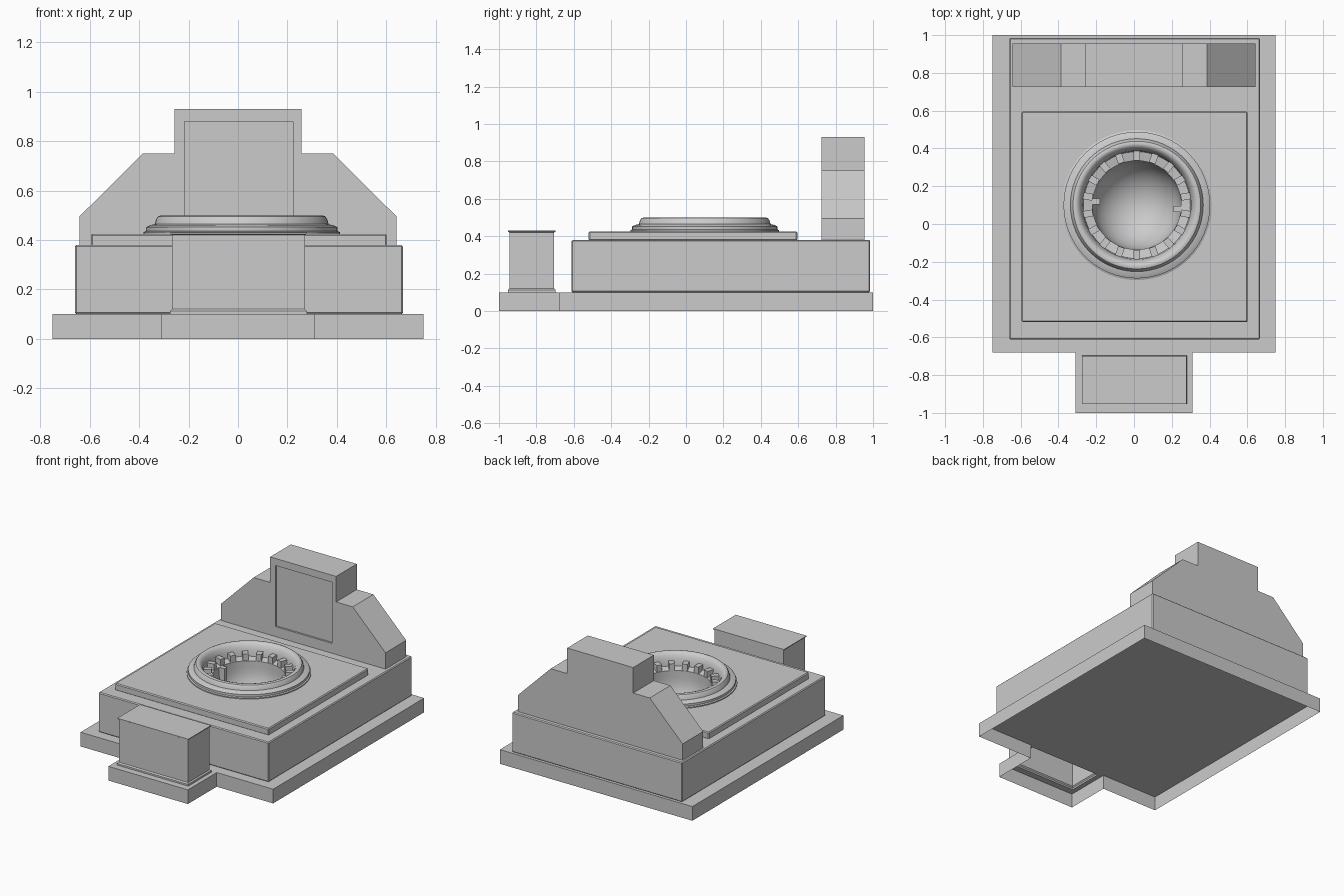
import bpy, bmesh, math
from mathutils import Matrix, Vector

if "Cube" in bpy.data.objects:
    bpy.data.objects.remove(bpy.data.objects["Cube"])

CX, CY = 0.015, 0.1      # centre of the round opening


def finish(bm, name, smooth=False):
    bmesh.ops.recalc_face_normals(bm, faces=bm.faces)
    me = bpy.data.meshes.new(name)
    bm.to_mesh(me)
    bm.free()
    ob = bpy.data.objects.new(name, me)
    bpy.context.collection.objects.link(ob)
    if smooth:
        bpy.ops.object.select_all(action='DESELECT')
        bpy.context.view_layer.objects.active = ob
        ob.select_set(True)
        bpy.ops.object.shade_smooth_by_angle(angle=math.radians(35))
    return ob


def box(name, x0, x1, y0, y1, z0, z1, bevel=0.0):
    bm = bmesh.new()
    m = Matrix.LocRotScale(Vector(((x0 + x1) / 2, (y0 + y1) / 2, (z0 + z1) / 2)), None,
                           Vector((x1 - x0, y1 - y0, z1 - z0)))
    bmesh.ops.create_cube(bm, size=1, matrix=m)
    ob = finish(bm, name)
    if bevel:
        mod = ob.modifiers.new("edge", 'BEVEL')
        mod.width, mod.segments = bevel, 1
    return ob


def cut(ob, cutter):
    mod = ob.modifiers.new("cut", 'BOOLEAN')
    mod.object, mod.operation, mod.solver = cutter, 'DIFFERENCE', 'EXACT'
    cutter.hide_render = True
    cutter.hide_set(True)


def rect_loop(bm, x0, x1, y0, y1, z):
    return [bm.verts.new((x, y, z)) for x, y in ((x0, y0), (x1, y0), (x1, y1), (x0, y1))]


def bridge(bm, a, b):
    for i in range(len(a)):
        j = (i + 1) % len(a)
        bm.faces.new((a[i], a[j], b[j], b[i]))


def revolve(name, profile, steps=64):
    bm = bmesh.new()
    vs = [bm.verts.new((CX + r, CY, z)) for r, z in profile]
    es = [bm.edges.new(p) for p in zip(vs, vs[1:])]
    bmesh.ops.spin(bm, geom=vs + es, cent=(CX, CY, 0), axis=(0, 0, 1),
                   angle=math.tau, steps=steps, use_duplicate=False)
    bmesh.ops.remove_doubles(bm, verts=bm.verts, dist=1e-4)
    return finish(bm, name, True)


# plinth: T-shaped skirt, open underneath, with a hole under the hollow step
bm = bmesh.new()
outline = [(-.31, -1), (.31, -1), (.31, -.68), (.75, -.68),
           (.75, 1), (-.75, 1), (-.75, -.68), (-.31, -.68)]
low = [bm.verts.new((x, y, 0)) for x, y in outline]
top = [bm.verts.new((x, y, .1)) for x, y in outline]
bridge(bm, low, top)
hole = rect_loop(bm, -.275, .28, -.952, -.697, .1)
edges = [bm.edges.get((top[i], top[i - 1])) for i in range(8)]
edges += [bm.edges.new((hole[i], hole[i - 1])) for i in range(4)]
bmesh.ops.triangle_fill(bm, edges=edges, use_beauty=True, normal=(0, 0, 1))
finish(bm, "plinth")

# step: hollow block with a foot moulding and a thin cap
bm = bmesh.new()
prev = None
for grow, z in ((.008, .1), (.008, .112), (0, .12), (0, .42), (.007, .424), (.007, .43)):
    ring = rect_loop(bm, -.267 - grow, .272 + grow, -.945 - grow, -.705 + grow, z)
    if prev:
        bridge(bm, prev, ring)
    prev = ring
bm.faces.new(prev)
finish(bm, "front_step")

# main block and raised panel, bored for the bowl
body = box("main_block", -.66, .667, -.612, .985, .1, .38, .006)
slab = box("raised_panel", -.595, .602, -.52, .595, .375, .425, .006)
bm = bmesh.new()
bmesh.ops.create_cone(bm, cap_ends=True, segments=64, radius1=.3, radius2=.3, depth=.5,
                      matrix=Matrix.Translation((CX, CY, .355)))
bore = finish(bm, "bore_cutter")
cut(body, bore)
cut(slab, bore)

# moulded rim running down into the round bowl
rim = [(.397, .42), (.397, .432), (.388, .436), (.388, .452), (.372, .46), (.352, .464),
       (.346, .485), (.338, .496), (.326, .5), (.312, .496), (.3, .482), (.288, .455),
       (.283, .41), (.235, .4), (.235, .35)]
bowl = [(.235 * math.cos(a), .345 - .235 * math.sin(a))
        for a in (math.pi / 2 * i / 12 for i in range(1, 13))]
revolve("rim_and_bowl", rim + bowl)

# ring of teeth around the mouth
bm = bmesh.new()
N = 18
for i in range(N):
    m = (Matrix.Translation((CX, CY, 0)) @ Matrix.Rotation(math.tau * (i + .5) / N, 4, 'Z')
         @ Matrix.Translation((.262, 0, .423)) @ Matrix.Diagonal((.05, .036, .048, 1)))
    bmesh.ops.create_cube(bm, size=1, matrix=m)
finish(bm, "rim_teeth")

# two small lugs inside the bowl
for side, name in ((-1, "left_lug"), (1, "right_lug")):
    x, y = CX + side * .218, CY - side * .02
    box(name, x - .024, x + .024, y - .016, y + .016, .28, .4)

# headboard: stepped gable with a recessed front panel
half = [(.642, .38), (.642, .495), (.386, .75), (.257, .75), (.257, .93)]
pts = half + [(-x, z) for x, z in reversed(half)]
bm = bmesh.new()
front = [bm.verts.new((x, .725, z)) for x, z in pts]
back = [bm.verts.new((x, .955, z)) for x, z in pts]
bridge(bm, front, back)
bm.faces.new(front)
bm.faces.new(back)
board = finish(bm, "headboard")
cut(board, box("recess_cutter", -.217, .223, .6, .738, .45, .88))
